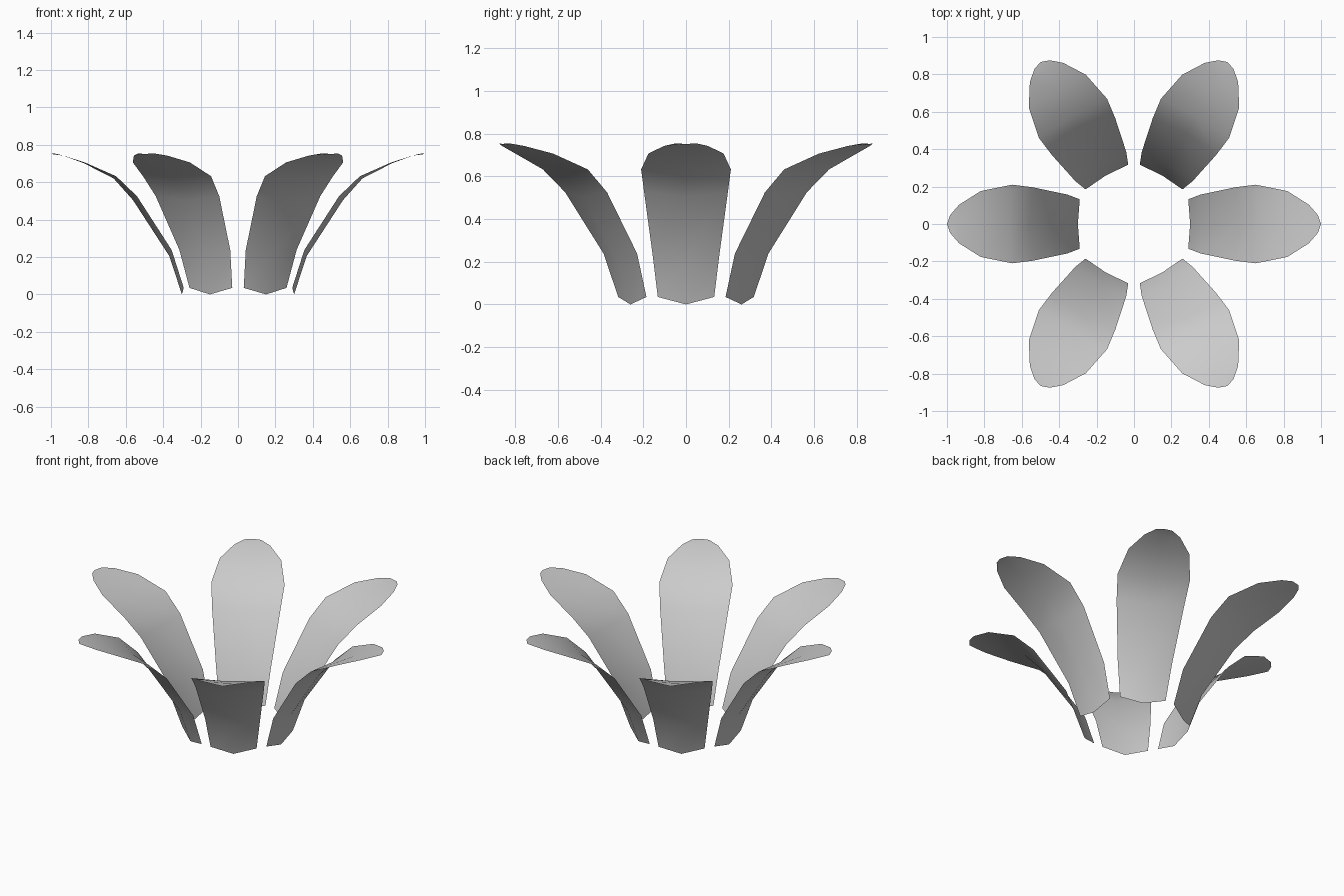
import bpy, bmesh, math

if "Cube" in bpy.data.objects:
    bpy.data.objects.remove(bpy.data.objects["Cube"])

# One petal: rows of (rim radius, half width, rim z, spine radius, spine z)
ROWS = [
    (0.290, 0.132, 0.035, 0.300, 0.000),
    (0.355, 0.157, 0.238, 0.367, 0.205),
    (0.540, 0.196, 0.525, 0.562, 0.505),
    (0.652, 0.210, 0.632, 0.665, 0.620),
    (0.820, 0.176, 0.706, 0.825, 0.702),
    (0.935, 0.103, 0.742, 0.940, 0.744),
    (0.983, 0.048, 0.754, 1.000, 0.751),
]


def make_petal(index):
    """Cupped single-sheet petal, bent outward, turned to its place in the ring."""
    bm = bmesh.new()
    a = math.radians(60 * index)
    c, s = math.cos(a), math.sin(a)

    def vert(r, w, z):
        return bm.verts.new((r * c - w * s, r * s + w * c, z))

    grid = [(vert(r, -w, z), vert(rs, 0, zs), vert(r, w, z))
            for r, w, z, rs, zs in ROWS]
    for lo, hi in zip(grid, grid[1:]):
        for k in range(2):
            f = bm.faces.new((lo[k], hi[k], hi[k + 1], lo[k + 1]))
            f.smooth = True
    mesh = bpy.data.meshes.new(f"petal_{index + 1}")
    bm.normal_update()
    bm.to_mesh(mesh)
    bm.free()
    obj = bpy.data.objects.new(mesh.name, mesh)
    bpy.context.collection.objects.link(obj)


# Ring of six petals
for i in range(6):
    make_petal(i)
